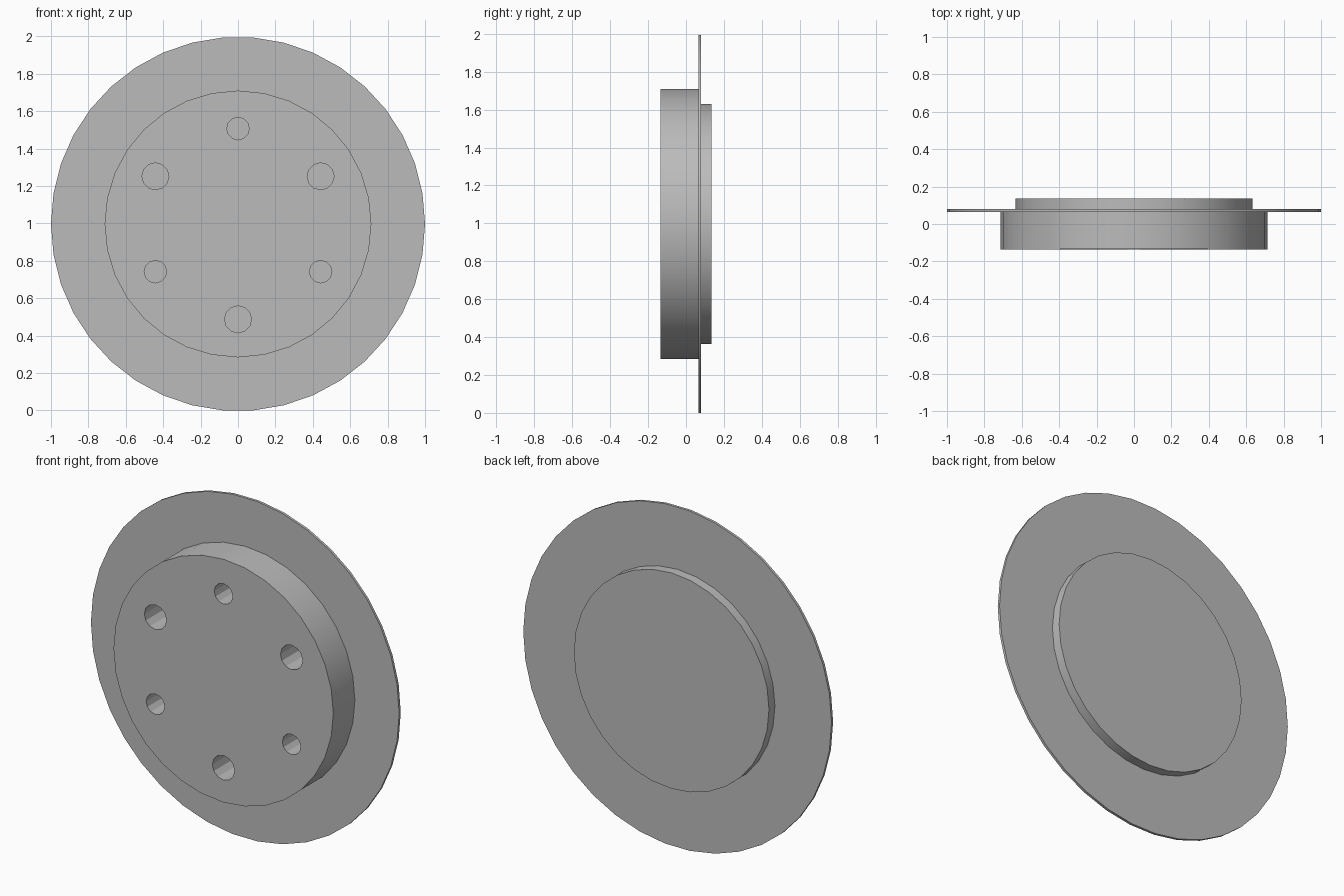
import bpy
import bmesh
from math import cos, sin, pi, radians
from mathutils import Matrix

default = bpy.data.objects.get("Cube")
if default:
    bpy.data.objects.remove(default)

CENTRE_Z = cos(pi / 38)  # the flange rests on a flat rim segment

grey = bpy.data.materials.new("plain grey")
grey.use_nodes = True
colour = (0.5, 0.5, 0.5, 1)
grey.diffuse_color = colour
grey.node_tree.nodes["Principled BSDF"].inputs["Base Color"].default_value = colour


def add_disc(bm, radius, front, back, sides, x=0, z=0):
    """Closed cylinder along y, with a corner on the +x side."""
    turn = (Matrix.Translation((x, (front + back) / 2, CENTRE_Z + z))
            @ Matrix.Rotation(pi / 2, 4, "X") @ Matrix.Rotation(pi / 2, 4, "Z"))
    bmesh.ops.create_cone(bm, cap_ends=True, segments=sides, radius1=radius,
                          radius2=radius, depth=back - front, matrix=turn)


def make_object(name, bm):
    mesh = bpy.data.meshes.new(name)
    bmesh.ops.recalc_face_normals(bm, faces=bm.faces)
    bm.to_mesh(mesh)
    bm.free()
    mesh.materials.append(grey)
    obj = bpy.data.objects.new(name, mesh)
    bpy.context.collection.objects.link(obj)
    return obj


def make_disc(name, radius, front, back, sides):
    bm = bmesh.new()
    add_disc(bm, radius, front, back, sides)
    return make_object(name, bm)


# Thin flange, front hub and shallow rear boss
flange = make_disc("flange", 1.0, 0.065, 0.08, 38)
hub = make_disc("hub", 0.713, -0.135, 0.07, 32)
boss = make_disc("rear_boss", 0.633, 0.075, 0.135, 32)

# Six bolt holes of two alternating sizes
bm = bmesh.new()
for i in range(6):
    angle = pi / 2 + i * pi / 3
    add_disc(bm, 0.072 if i % 2 else 0.06, -0.2, 0.065, 12,
             0.51 * cos(angle), 0.51 * sin(angle))
cutter = make_object("hole_cutter", bm)
cutter.hide_render = True

cut = hub.modifiers.new("bolt holes", "BOOLEAN")
cut.operation = "DIFFERENCE"
cut.solver = "EXACT"
cut.object = cutter
bpy.context.view_layer.objects.active = hub
bpy.ops.object.modifier_apply(modifier=cut.name)
bpy.data.objects.remove(cutter)

# Smooth rims, crisp edges and faceted holes
for obj in (flange, hub, boss):
    bpy.ops.object.select_all(action="DESELECT")
    obj.select_set(True)
    bpy.context.view_layer.objects.active = obj
    bpy.ops.object.shade_smooth_by_angle(angle=radians(25))
